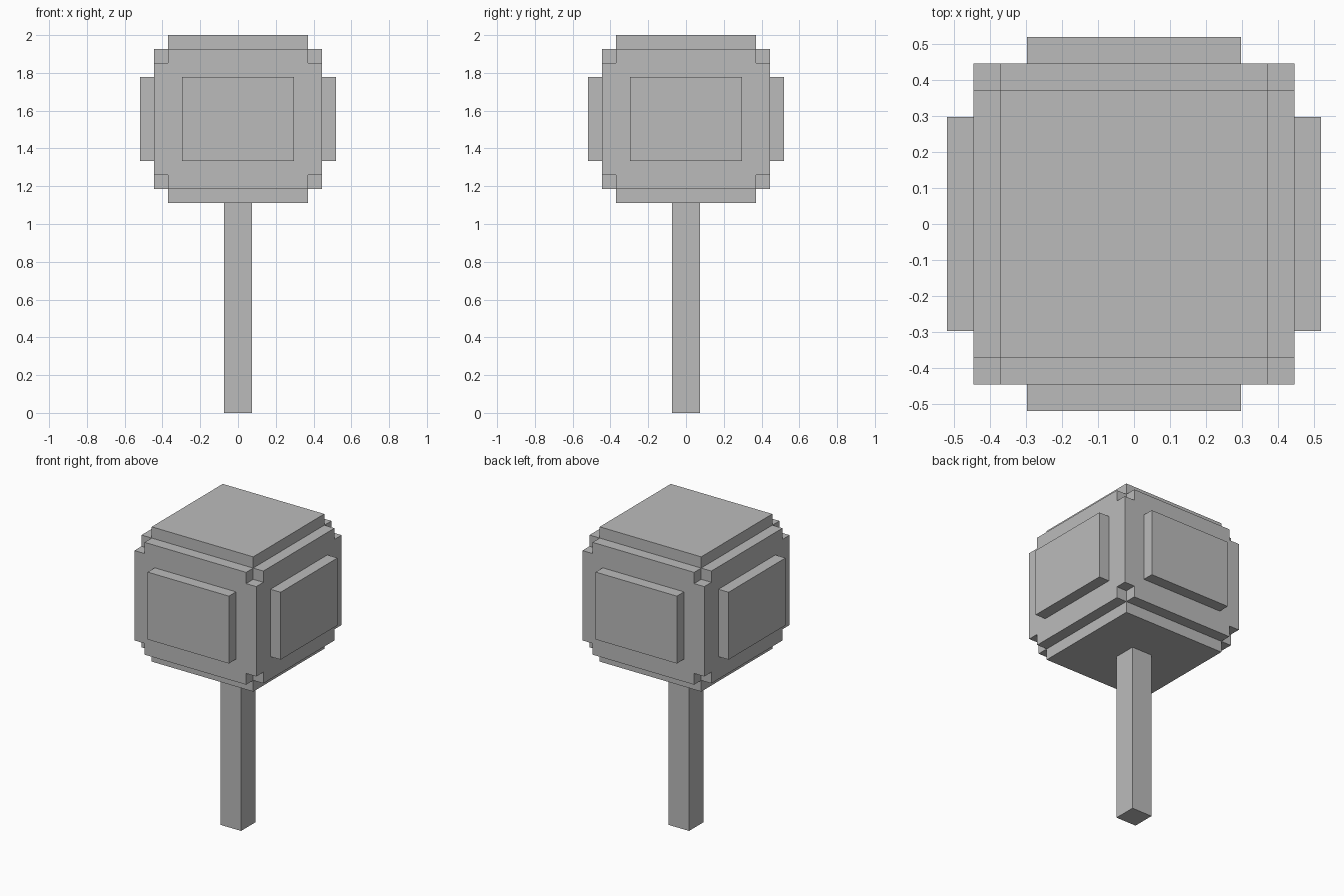
import bpy
import bmesh
from itertools import product
from mathutils import Vector

if "Cube" in bpy.data.objects:
    bpy.data.objects.remove(bpy.data.objects["Cube"], do_unlink=True)

U = 2 / 27          # one block unit
MID = 21            # height of the head's centre, in units

grey = bpy.data.materials.new("plain grey")
grey.use_nodes = True
colour = (0.5, 0.5, 0.5, 1)
grey.diffuse_color = colour
grey.node_tree.nodes["Principled BSDF"].inputs["Base Color"].default_value = colour


def add_box(bm, centre, size):
    """Add a box given in block units."""
    verts = bmesh.ops.create_cube(bm, size=1)["verts"]
    for v in verts:
        v.co = Vector(c + s * k for c, s, k in zip(centre, size, v.co)) * U


def make_object(name, boxes, hidden_side=None):
    """Build boxes as one object, leaving out faces turned to hidden_side."""
    bm = bmesh.new()
    for centre, size in boxes:
        add_box(bm, centre, size)
    bm.normal_update()
    if hidden_side:
        side = Vector(hidden_side)
        covered = [f for f in bm.faces if f.normal.dot(side) > 0.9]
        bmesh.ops.delete(bm, geom=covered, context="FACES")
    mesh = bpy.data.meshes.new(name)
    bm.to_mesh(mesh)
    bm.free()
    mesh.materials.append(grey)
    obj = bpy.data.objects.new(name, mesh)
    bpy.context.scene.collection.objects.link(obj)
    return obj


# Head block with a small cube cut out of each corner
head = make_object("head_block", [((0, 0, MID), (12, 12, 10))])
corners = [((6 * x, 6 * y, MID + 5 * z), (2, 2, 2))
           for x, y, z in product((-1, 1), repeat=3)]
cutter = make_object("corner_cutter", corners)
cutter.hide_render = True
cut = head.modifiers.new("corner_notches", "BOOLEAN")
cut.operation = "DIFFERENCE"
cut.solver = "EXACT"
cut.object = cutter
bpy.context.view_layer.objects.active = head
bpy.ops.object.modifier_apply(modifier=cut.name)
bpy.data.objects.remove(cutter, do_unlink=True)

# Raised slabs above and below the head
for name, side in (("top_slab", 1), ("bottom_slab", -1)):
    make_object(name, [((0, 0, MID + 5.5 * side), (10, 10, 1))], (0, 0, -side))

# Raised panels on the four sides
for name, x, y in (("left_panel", 1, 0), ("right_panel", -1, 0),
                   ("back_panel", 0, 1), ("front_panel", 0, -1)):
    size = (1 if x else 8, 1 if y else 8, 6)
    make_object(name, [((6.5 * x, 6.5 * y, MID), size)], (-x, -y, 0))

# Square post
make_object("post", [((0, 0, 7.5), (2, 2, 15))], (0, 0, 1))
